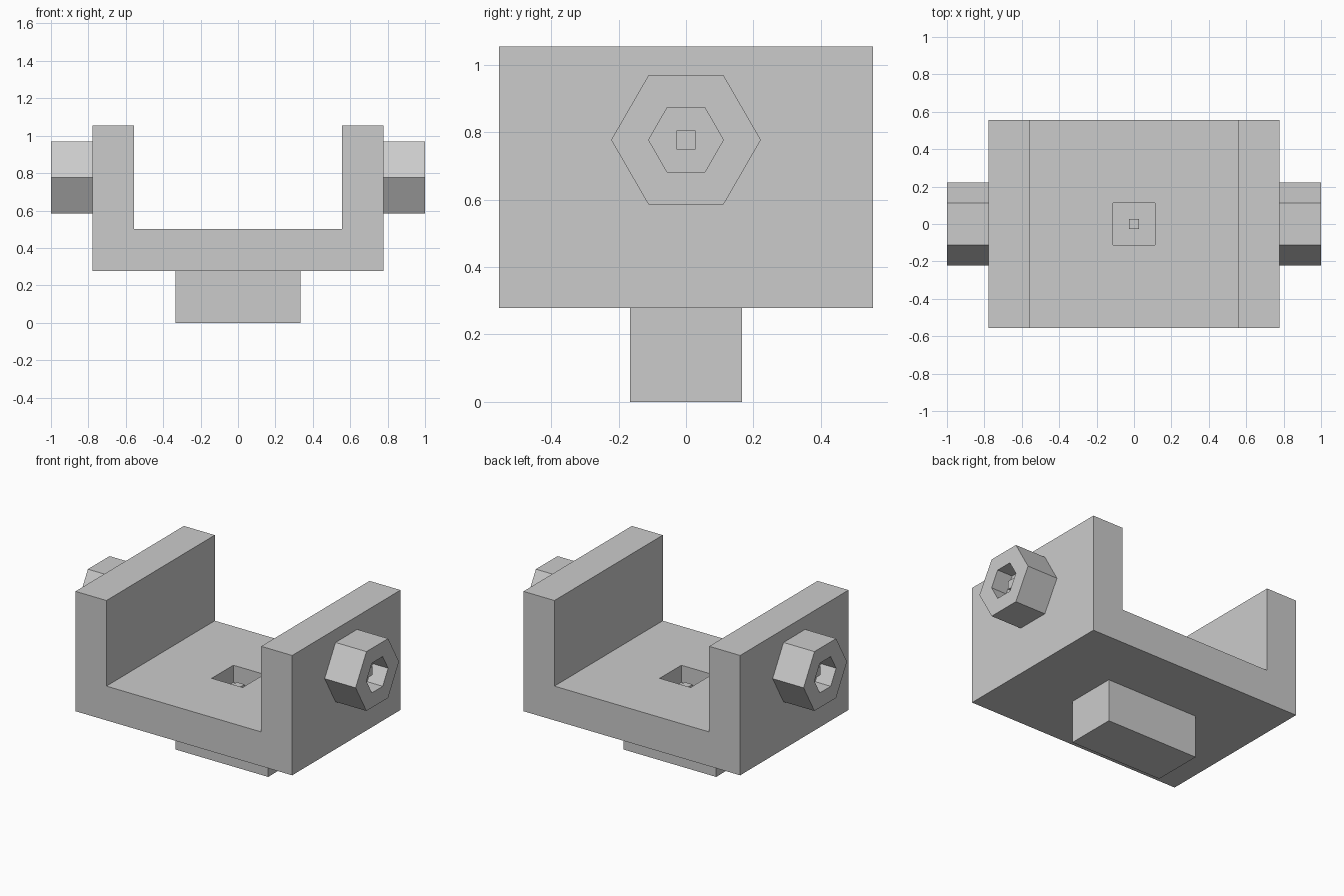
import bpy, bmesh
from math import cos, sin, pi

if "Cube" in bpy.data.objects:
    bpy.data.objects.remove(bpy.data.objects["Cube"])

U = 1 / 9  # modelling unit


def make_object(name, bm):
    bmesh.ops.recalc_face_normals(bm, faces=bm.faces)
    mesh = bpy.data.meshes.new(name)
    bm.to_mesh(mesh)
    bm.free()
    ob = bpy.data.objects.new(name, mesh)
    bpy.context.collection.objects.link(ob)
    return ob


def box(name, lo, hi):
    bm = bmesh.new()
    bmesh.ops.create_cube(bm, size=1)
    for v in bm.verts:
        v.co = [(a + b) / 2 + c * (b - a) for a, b, c in zip(lo, hi, v.co)]
    return make_object(name, bm)


def extrude_profile(name, pts, y0, y1):
    bm = bmesh.new()
    face = bm.faces.new([bm.verts.new((x, y0, z)) for x, z in pts])
    ext = bmesh.ops.extrude_face_region(bm, geom=[face])["geom"]
    verts = [g for g in ext if isinstance(g, bmesh.types.BMVert)]
    bmesh.ops.translate(bm, verts=verts, vec=(0, y1 - y0, 0))
    return make_object(name, bm)


def hex_socket(name, side, z):
    # Outer wall, rim, then recess, as successive hexagonal rings along x
    bm = bmesh.new()
    rings = []
    for x, r in ((7, 2), (9, 2), (9, 1), (8, 1)):
        rings.append([bm.verts.new((side * x * U, r * U * cos(i * pi / 3),
                                    z + r * U * sin(i * pi / 3))) for i in range(6)])
    for a, b in zip(rings, rings[1:]):
        for i in range(6):
            j = (i + 1) % 6
            bm.faces.new((a[i], a[j], b[j], b[i]))
    bm.faces.new(rings[0])
    bm.faces.new(rings[-1])
    return make_object(name, bm)


# U-shaped bracket
bottom, floor, top = 2.5 * U, 4.5 * U, 9.5 * U
half = [(7 * U, bottom), (7 * U, top), (5 * U, top), (5 * U, floor)]
bracket = extrude_profile("bracket", half + [(-x, z) for x, z in reversed(half)],
                          -5 * U, 5 * U)

# Square recess in the floor
cutter = box("recess_cutter", (-U, -U, floor - U), (U, U, floor + U))
cutter.hide_render = True
cutter.hide_set(True)
cut = bracket.modifiers.new("recess", "BOOLEAN")
cut.operation = "DIFFERENCE"
cut.solver = "EXACT"
cut.object = cutter

# Foot block and pin in the floor recess
p = U / 4
box("foot", (-3 * U, -1.5 * U, 0), (3 * U, 1.5 * U, bottom))
box("floor_pin", (-p, -p, floor - U), (p, p, floor - U / 2))

# Hexagonal side sockets with a small pin inside
zc = 7 * U
for side, label in ((-1, "left"), (1, "right")):
    hex_socket(label + "_socket", side, zc)
    xs = sorted((side * 8 * U, side * 8.5 * U))
    box(label + "_socket_pin", (xs[0], -p, zc - p), (xs[1], p, zc + p))
